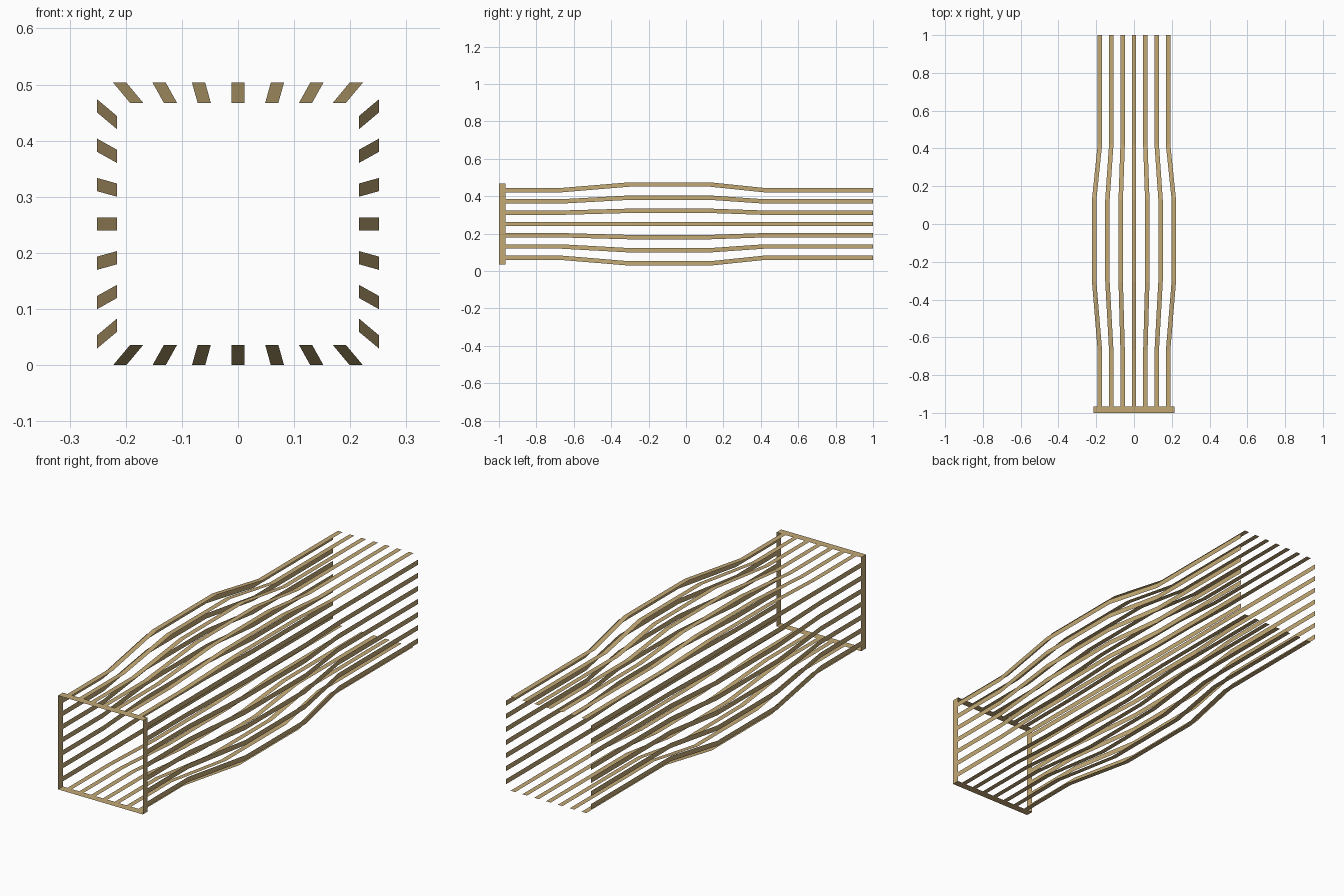
import bpy, bmesh
from math import pi
from mathutils import Matrix, Vector

if "Cube" in bpy.data.objects:
    bpy.data.objects.remove(bpy.data.objects["Cube"])

CZ = 0.2517              # height of the cage axis
NARROW, WIDE = 0.2157, 0.2517   # half size at the ends and at the bulge
PITCH, WIDTH = 0.0602, 0.0235   # slat spacing and slat width
RIM_Y = -0.965           # where the end band meets the slats

# (y, half size) along the length of every slat
PATH = [(RIM_Y, NARROW), (-0.67, NARROW), (-0.305, WIDE),
        (0.13, WIDE), (0.42, NARROW), (1.0, NARROW)]

wood = bpy.data.materials.new("tan_wood")
wood.diffuse_color = (0.55, 0.40, 0.18, 1)
wood.use_nodes = True
wood.node_tree.nodes["Principled BSDF"].inputs["Base Color"].default_value = wood.diffuse_color


def finish(name, bm):
    mesh = bpy.data.meshes.new(name)
    bm.to_mesh(mesh)
    bm.free()
    mesh.materials.append(wood)
    obj = bpy.data.objects.new(name, mesh)
    bpy.context.collection.objects.link(obj)
    return obj


def turn(side):
    # Places a panel built above the axis onto one of the four sides
    return Matrix.Translation((0, 0, CZ)) @ Matrix.Rotation(side * pi / 2, 4, 'Y')


def strip(bm, rows, matrix):
    # Thin sheet through rows of (left x, right x, y, z), facing outwards
    verts = [[bm.verts.new(matrix @ Vector((x, y, z))) for x in (l, r)]
             for l, r, y, z in rows]
    for a, b in zip(verts, verts[1:]):
        bm.faces.new((a[0], a[1], b[1], b[0]))


# Four panels of seven bent slats, fanning out where the cage bulges
for side, label in enumerate(("top", "right", "bottom", "left")):
    bm = bmesh.new()
    for i in range(-3, 4):
        rows = []
        for y, half in PATH:
            c = i * PITCH * half / NARROW
            rows.append((c - WIDTH / 2, c + WIDTH / 2, y, half))
        strip(bm, rows, turn(side))
    finish(label + "_slats", bm)

# Square band closing the front end
bm = bmesh.new()
for side in range(4):
    strip(bm, [(-NARROW, NARROW, y, NARROW) for y in (-1.0, RIM_Y)], turn(side))
bmesh.ops.remove_doubles(bm, verts=bm.verts, dist=1e-4)
finish("front_rim", bm)
